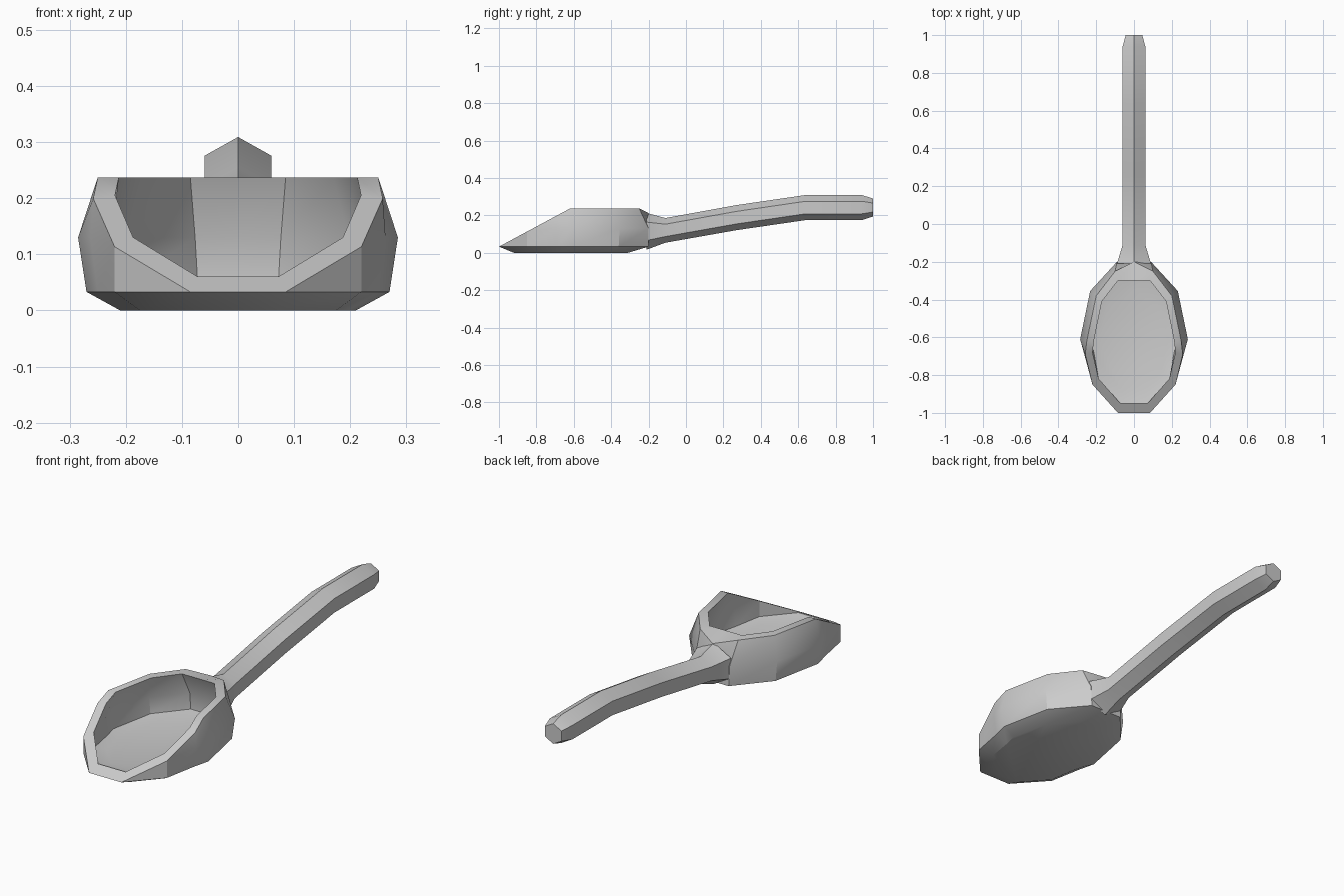
import bpy, bmesh

if "Cube" in bpy.data.objects:
    bpy.data.objects.remove(bpy.data.objects["Cube"])

SLOPE = 0.537


def cut(y):
    """Height of the sloped mouth at y, flat towards the back."""
    return min(0.237, 0.033 + SLOPE * (y + 1.0))


def loft(name, rings):
    """Skin closed rings of equal length and cap both ends."""
    bm = bmesh.new()
    loops = [[bm.verts.new(p) for p in ring] for ring in rings]
    n = len(loops[0])
    for a, b in zip(loops, loops[1:]):
        for i in range(n):
            j = (i + 1) % n
            bm.faces.new((a[i], a[j], b[j], b[i]))
    bm.faces.new(loops[0])
    bm.faces.new(loops[-1])
    bmesh.ops.remove_doubles(bm, verts=bm.verts, dist=0.0005)
    bmesh.ops.recalc_face_normals(bm, faces=bm.faces)
    mesh = bpy.data.meshes.new(name)
    bm.to_mesh(mesh)
    bm.free()
    obj = bpy.data.objects.new(name, mesh)
    bpy.context.collection.objects.link(obj)
    bpy.ops.object.select_all(action='DESELECT')
    obj.select_set(True)
    bpy.context.view_layer.objects.active = obj
    bpy.ops.object.shade_smooth_by_angle(angle=0.5)
    return obj


def ring(half, z, inner=False):
    """Mirror a half outline; clip it to the mouth; optionally inset it."""
    pts = []
    for x, y in half:
        if inner:
            x, y = x * 0.85, -0.61 + (y + 0.61) * 0.87
            if z > 0.2:
                y = min(y, -0.3)
        h = min(z, cut(y))
        if z > 0.2 and x == 0 and not inner:
            h = 0.213  # rim dips to meet the handle ridge
        pts.append((x, y, h))
    return pts + [(-x, y, h) for x, y, h in reversed(pts) if x > 0]


# Half outlines of the bowl, from front lip to back centre
base = [(.07, -.92), (.175, -.8), (.195, -.68), (.21, -.61), (.17, -.43), (.07, -.31), (0, -.31)]
low = [(.085, -1), (.22, -.85), (.25, -.69), (.27, -.61), (.22, -.36), (.085, -.2), (0, -.2)]
mid = [(.085, -1), (.22, -.85), (.263, -.69), (.285, -.61), (.232, -.355), (.09, -.2), (0, -.2)]
rim = [(.085, -1), (.22, -.85), (.258, -.69), (.25, -.62), (.2, -.38), (.1, -.25), (0, -.2)]

# Bowl: outer skin upward, over the rim, then inner skin down to the floor
loft("scoop_bowl", [
    ring(base, 0), ring(low, .033), ring(mid, .13), ring(rim, .3),
    ring(rim, .3, True), ring(mid, .13, True), ring(low, .055, True), ring(base, .042, True)])

# Handle: hexagonal section along a bent path (y, centre z, half width, half height)
path = [(-.21, .115, .09, .098), (-.11, .12, .06, .066), (.27, .188, .06, .067),
        (.64, .242, .06, .067), (.94, .242, .06, .067), (1.0, .242, .044, .048)]
section = [(0, 1), (1, .5), (1, -.5), (0, -1), (-1, -.5), (-1, .5)]
loft("scoop_handle", [[(u * w, y, z + v * h) for u, v in section] for y, z, w, h in path])
